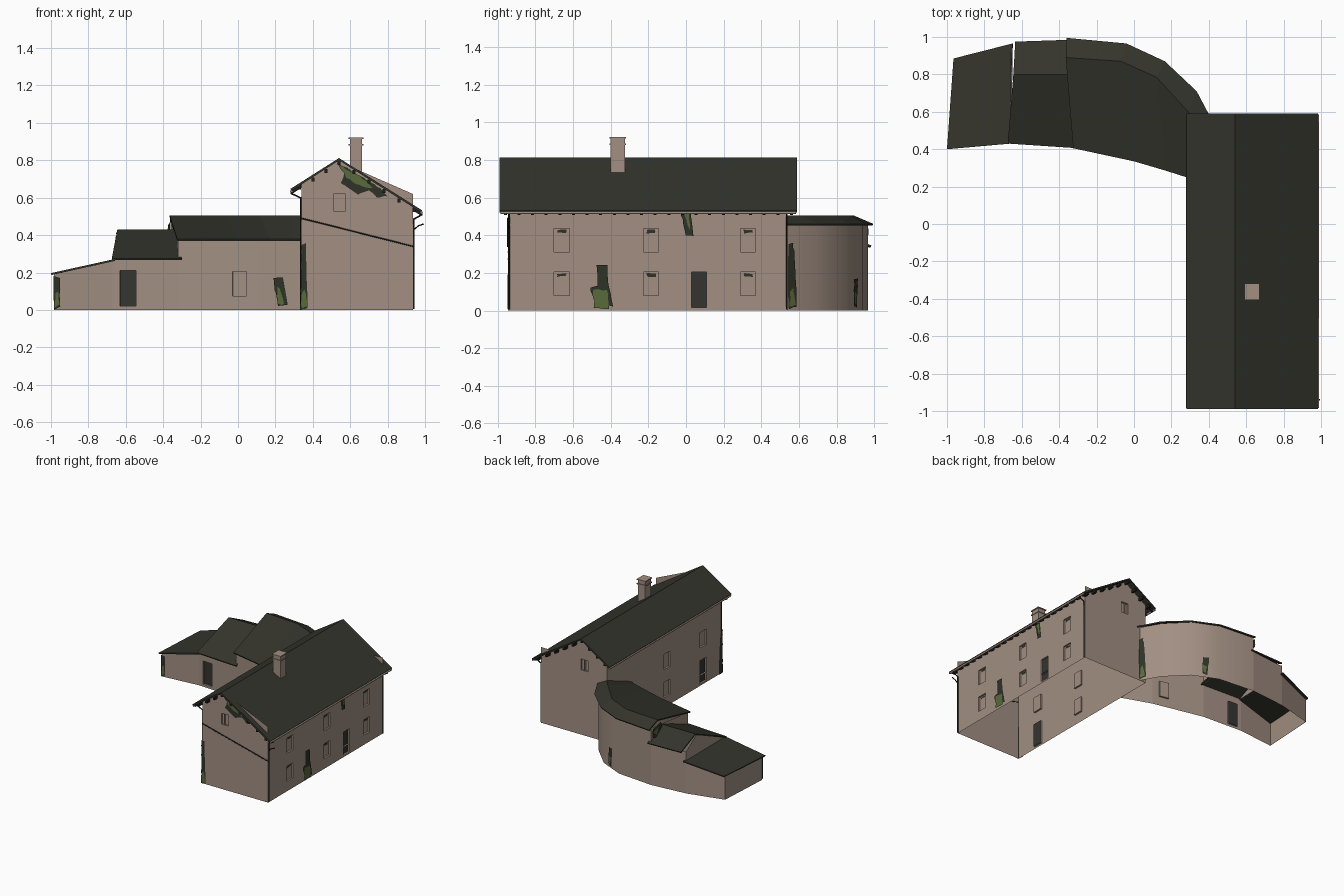
import bpy, bmesh, math, random
from mathutils import Vector

if "Cube" in bpy.data.objects:
    bpy.data.objects.remove(bpy.data.objects["Cube"])

random.seed(4)

def mat(name, c):
    m = bpy.data.materials.new(name)
    m.diffuse_color = (*c, 1)
    m.use_nodes = True
    m.node_tree.nodes["Principled BSDF"].inputs["Base Color"].default_value = m.diffuse_color
    return m

WALL = mat("pink plaster", (0.36, 0.275, 0.225))
ROOF = mat("dark roof", (0.035, 0.035, 0.026))
DOOR = mat("dark door", (0.034, 0.036, 0.030))
TIMBER = mat("black timber", (0.014, 0.015, 0.012))
IVY = mat("ivy green", (0.10, 0.145, 0.045))
IVYD = mat("ivy shade", (0.028, 0.032, 0.02))

def finish(name, bm, mats, thick=0, smooth=False):
    me = bpy.data.meshes.new(name)
    bm.to_mesh(me)
    bm.free()
    for m in mats:
        me.materials.append(m)
    ob = bpy.data.objects.new(name, me)
    bpy.context.collection.objects.link(ob)
    if thick:
        s = ob.modifiers.new("thickness", 'SOLIDIFY')
        s.thickness, s.offset = thick, -1
    if smooth:
        bpy.context.view_layer.objects.active = ob
        ob.select_set(True)
        bpy.ops.object.shade_smooth_by_angle(angle=math.radians(35))
        ob.select_set(False)
    return ob

def face(bm, pts):
    return bm.faces.new([bm.verts.new(p) for p in pts])

def frame(p0, p1):
    a, b = Vector((*p0, 0)), Vector((*p1, 0))
    d = (b - a).normalized()
    return a, d, Vector((d.y, -d.x, 0)), (b - a).length

def wall(bm, p0, p1, tops, openings=(), bottom=0.0):
    """Wall sheet, outside on the right of p0->p1; openings (u0,u1,z0,z1,mat index) are recessed."""
    a, d, n, L = frame(p0, p1)
    prof = [(0, tops[0])] + list(tops[1:-1]) + [(L, tops[-1])]

    def h(u):
        for (u0, h0), (u1, h1) in zip(prof, prof[1:]):
            if u <= u1 + 1e-6:
                return h0 + (h1 - h0) * (u - u0) / (u1 - u0)
        return prof[-1][1]

    us = sorted({p[0] for p in prof} | {u for o in openings for u in o[:2]})
    zs = [bottom] + sorted({z for o in openings for z in o[2:4]})
    P = lambda u, z: a + d * u + Vector((0, 0, z))
    for u0, u1 in zip(us, us[1:]):
        for i, z0 in enumerate(zs):
            last = i == len(zs) - 1
            t0, t1 = (h(u0), h(u1)) if last else (zs[i + 1],) * 2
            f = face(bm, [P(u0, z0), P(u1, z0), P(u1, t1), P(u0, t0)])
            um, zm = (u0 + u1) / 2, (z0 + t0) / 2
            for o in openings:
                if not last and o[0] < um < o[1] and o[2] < zm < o[3]:
                    g = bmesh.ops.extrude_discrete_faces(bm, faces=[f])["faces"][0]
                    bmesh.ops.translate(bm, verts=g.verts, vec=-n * 0.014)
                    g.material_index = o[4]

def box(bm, lo, hi):
    r = bmesh.ops.create_cube(bm, size=1)
    for v in r["verts"]:
        v.co = [(l + h) / 2 + c * (h - l) for l, h, c in zip(lo, hi, v.co)]
    return r["verts"]

# house walls
X0, X1, Y0, Y1 = 0.34, 0.935, -0.945, 0.54
bm = bmesh.new()
attic = (0.17, 0.235, 0.53, 0.62, 0)
wall(bm, (X0, Y0), (X1, Y0), [0.675, (0.20, 0.80), 0.552], [attic])
wins = [(y - Y0 - .04, y - Y0 + .04, z, z + .125, 0) for y in (-.66, -.185, .33) for z in (.08, .31)]
wall(bm, (X1, Y0), (X1, Y1), [0.552, 0.552], wins + [(.975, 1.055, .015, .205, 1)])
wall(bm, (X1, Y1), (X0, Y1), [0.552, (0.395, 0.80), 0.675], [(.36, .425, .53, .62, 0)])
wins = [(Y1 - y - .04, Y1 - y + .04, z, z + .125, 0) for y, z in ((-.24, .08), (-.24, .31), (-.71, .31))]
wall(bm, (X0, Y1), (X0, Y0), [0.675, 0.675], wins + [(1.21, 1.29, .015, .205, 1)])
bmesh.ops.remove_doubles(bm, verts=bm.verts, dist=1e-4)
finish("house_walls", bm, [WALL, DOOR])

# annex walls: front runs left to right, back follows the curve round to the left end
bm = bmesh.new()
wall(bm, (-.985, .42), (-.67, .45), [.195, .265])
wall(bm, (-.67, .45), (-.32, .43), [.275, .275], [(.04, .125, .02, .21, 1)])
wall(bm, (-.32, .43), (.10, .335), [.375, .375], [(.298, .374, .075, .205, 0)])
wall(bm, (.10, .335), (.34, .25), [.375, .375])
back = [(.395, .54), (.31, .69), (.15, .85), (-.05, .94), (-.36, .968), (-.66, .94), (-.96, .865), (-.985, .42)]
tops = [(.46, .46)] * 4 + [(.34, .34), (.265, .20), (.20, .195)]
for p, q, t in zip(back, back[1:], tops):
    wall(bm, p, q, t)
bmesh.ops.remove_doubles(bm, verts=bm.verts, dist=1e-4)
# stepped gables between the roof levels
face(bm, [(-.66, .94, .26), (-.66, .45, .26), (-.66, .45, .275), (-.65, .80, .42), (-.66, .94, .345)])
face(bm, [(-.36, .968, .33), (-.33, .80, .42), (-.32, .43, .27), (-.32, .43, .375), (-.35, .89, .49), (-.36, .968, .46)])
finish("annex_walls", bm, [WALL, DOOR], smooth=True)

# roofs
def roof(name, lines, thick=0.01):
    bm = bmesh.new()
    rows = [[bm.verts.new(p) for p in line] for line in lines]
    for r, s in zip(rows, rows[1:]):
        for i in range(len(r) - 1):
            bm.faces.new((r[i], r[i + 1], s[i + 1], s[i]))
    bmesh.ops.recalc_face_normals(bm, faces=bm.faces)
    if sum(f.normal.z for f in bm.faces) < 0:
        bmesh.ops.reverse_faces(bm, faces=bm.faces)
    return finish(name, bm, [ROOF], thick)

def level(z, pts):
    return [(x, y, z) for x, y in pts]

roof("house_roof", [[(x, -.99, z), (x, .59, z)] for x, z in ((.28, .647), (.54, .812), (.985, .532))], .012)
roof("low_annex_roof", [[(-1, .40, .197), (-.66, .43, .272)], [(-.965, .885, .202), (-.65, .965, .272)]])
roof("middle_annex_roof", [level(.275, [(-.675, .43), (-.30, .405)]), level(.43, [(-.645, .80), (-.34, .80)]),
                           level(.345, [(-.635, .975), (-.34, .985)])])
roof("curved_annex_roof", [
    level(.378, [(-.325, .405), (0, .335), (.17, .285), (.28, .25), (.34, .225)]),
    level(.505, [(-.365, .89), (-.07, .87), (.12, .785), (.29, .60), (.34, .54)]),
    level(.46, [(-.36, .995), (-.04, .965), (.165, .87), (.335, .71), (.425, .54)])])

# rafter tails under the eaves and purlin ends under the verges
bm = bmesh.new()
slopes = ((.54, .28, .635), (.54, .985, .629))
roofz = lambda x: .812 - abs(x - .54) * (.635 if x < .54 else .629)
for x_in, x_out in ((X0, .29), (X1, .975)):
    for i in range(22):
        y = -.96 + i * 1.52 / 21
        for v in box(bm, (min(x_in, x_out), y - .008, -.032), (max(x_in, x_out), y + .008, -.012)):
            v.co.z += roofz(v.co.x)
for x in (.33, .40, .47, .54, .62, .70, .78, .86, .94):
    for y0, y1 in ((-.985, Y0), (Y1, .585)):
        z = roofz(x)
        box(bm, (x - .008, y0, z - .036), (x + .008, y1, z - .014))
finish("rafter_ends", bm, [TIMBER])

# chimney
bm = bmesh.new()
for e, z0, z1 in ((0, .72, .915), (.006, .878, .886), (.006, .913, .921)):
    box(bm, (.598 - e, -.40 - e, z0), (.664 + e, -.325 + e, z1))
finish("chimney", bm, [WALL])

# gutters, downpipes, sloping cable and wall bracket
def pipe(name, pts, r, m=TIMBER):
    cu = bpy.data.curves.new(name, 'CURVE')
    cu.dimensions, cu.bevel_depth, cu.bevel_resolution, cu.use_fill_caps = '3D', r, 1, True
    sp = cu.splines.new('POLY')
    sp.points.add(len(pts) - 1)
    for p, c in zip(sp.points, pts):
        p.co = (*c, 1)
    cu.materials.append(m)
    bpy.context.collection.objects.link(bpy.data.objects.new(name, cu))

for side, xe, ze, xw in (("left", .286, .634, X0 - .004), ("right", .981, .520, X1 + .004)):
    pipe(side + "_gutter", [(xe, -.985, ze), (xe, .585, ze)], .008, WALL)
    for end, y in (("front", Y0 + .005), ("back", Y1 - .005)):
        if (side, end) != ("left", "back"):
            pipe(f"{side}_{end}_downpipe", [(xe, y, ze), (xe, y, ze - .012), (xw, y, ze - .035), (xw, y, .005)], .005)
pipe("front_cable", [(X0, Y0 - .002, .49), (X1, Y0 - .002, .34)], .004)
pipe("wall_bracket", [(X1, -.94, .425), (.965, -.94, .45), (.993, -.94, .46)], .004)

# ivy: ragged flat patches just off the walls
def ivy(name, p0, p1, pts, m, off=.008):
    a, d, n, L = frame(p0, p1)
    bm = bmesh.new()
    ring = []
    for (u, z), (u2, z2) in zip(pts, pts[1:] + pts[:1]):
        k = max(2, int(math.hypot(u2 - u, z2 - z) / .02))
        for i in range(k):
            j = [random.uniform(-.004, .004) for _ in range(2)]
            ring.append(a + d * (u + (u2 - u) * i / k + j[0])
                        + Vector((0, 0, max(.002, z + (z2 - z) * i / k + j[1]))) + n * off)
    f = face(bm, ring)
    bmesh.ops.triangulate(bm, faces=[f])
    finish(name, bm, [m])

FR = ((X0, Y0), (X1, Y0))
RT = ((X1, 0), (X1, 1))
ivy("gable_ivy_shade", *FR, [(.19, .79), (.42, .65), (.46, .61), (.40, .60), (.36, .64), (.30, .62), (.21, .68), (.23, .73)], IVYD)
ivy("gable_ivy", *FR, [(.20, .775), (.33, .70), (.38, .65), (.31, .665), (.24, .71)], IVY, .011)
ivy("corner_vine", *FR, [(-.005, .005), (.035, .01), (.02, .20), (.02, .355), (-.005, .35)], IVYD)
ivy("corner_vine_leaves", *FR, [(0, .01), (.03, .02), (.015, .11), (0, .08)], IVY, .011)
ivy("right_vine", *RT, [(-.51, .12), (-.49, .06), (-.39, .02), (-.41, .13), (-.42, .245), (-.475, .24), (-.46, .13)], IVYD)
ivy("right_vine_leaves", *RT, [(-.49, .01), (-.41, .01), (-.42, .11), (-.49, .11)], IVY, .011)
ivy("eave_vine", *RT, [(-.03, .53), (.02, .53), (.04, .395), (.0, .40)], IVYD)
ivy("eave_vine_leaves", *RT, [(-.01, .52), (.015, .52), (.02, .43)], IVY, .011)
for i, y in enumerate((-.66, -.185, .33)):
    for z in (.18, .41):
        ivy(f"window_plant_{i}", *RT, [(y - .022, z), (y + .022, z), (y + .022, z + .018), (y - .022, z + .018)], IVYD, -.01)
ivy("left_vine", (X0, 0), (X0, -1), [(.90, .005), (.945, .005), (.945, .35), (.92, .33)], IVYD)
ivy("annex_front_vine", (.10, .335), (.34, .25), [(.10, .17), (.155, .17), (.175, .03), (.12, .02)], IVYD)
ivy("annex_front_leaves", (.10, .335), (.34, .25), [(.12, .12), (.14, .11), (.16, .03), (.125, .03)], IVY, .011)
ivy("annex_end_vine", (-.985, .42), (-.67, .45), [(0, .005), (.035, .02), (.03, .17), (0, .18)], IVYD)
ivy("annex_end_leaves", (-.985, .42), (-.67, .45), [(.005, .01), (.03, .03), (.02, .10), (.005, .09)], IVY, .011)
ivy("junction_vine", *back[:2], [(.0, .01), (.05, .02), (.04, .2), (.03, .36), (0, .35)], IVYD)
ivy("junction_leaves", *back[:2], [(.005, .02), (.04, .03), (.03, .12), (.01, .10)], IVY, .011)
ivy("curve_vine", *back[2:4], [(.09, .17), (.14, .17), (.12, .02), (.08, .03)], IVYD)
ivy("curve_leaves", *back[2:4], [(.09, .10), (.12, .09), (.11, .03), (.09, .04)], IVY, .011)
ivy("step_ivy", (-.36, .968), (-.33, .60), [(0, .45), (.12, .47), (.14, .43), (.05, .37), (0, .39)], IVYD, .015)
ivy("step_ivy_leaves", (-.36, .968), (-.33, .60), [(.01, .43), (.08, .45), (.06, .39)], IVY, .018)
